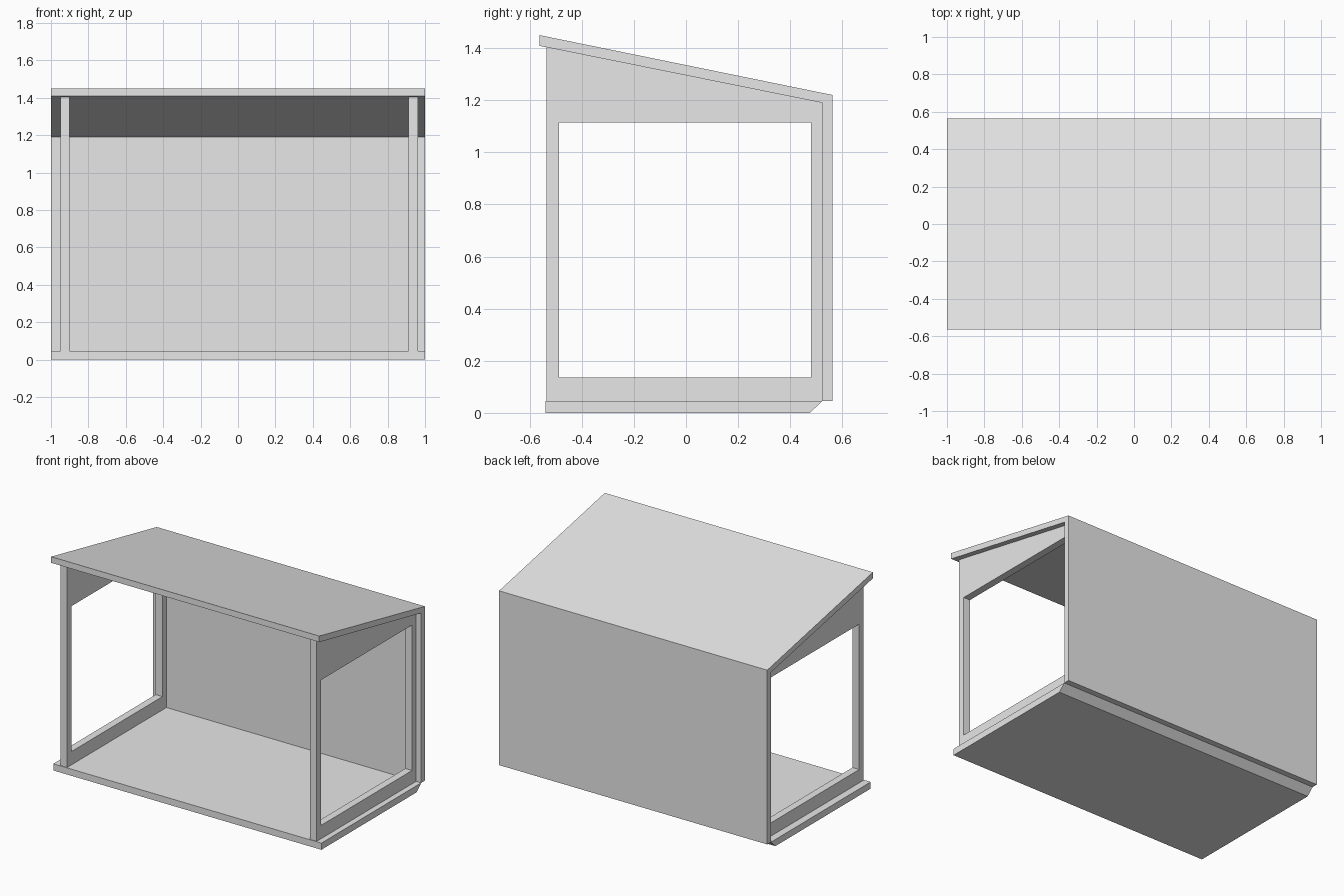
import bpy
import bmesh

cube = bpy.data.objects.get("Cube")
if cube:
    bpy.data.objects.remove(cube, do_unlink=True)

grey = bpy.data.materials.new("light_grey")
grey.use_nodes = True
grey.diffuse_color = (0.8, 0.8, 0.8, 1)
grey.node_tree.nodes["Principled BSDF"].inputs["Base Color"].default_value = (0.8, 0.8, 0.8, 1)


def extrude_profile(name, outer, x0, x1, inner=None):
    """Extrude a (y, z) profile along x; a matching inner loop cuts an opening."""
    bm = bmesh.new()
    ring = [bm.verts.new((x0, y, z)) for y, z in outer]
    if inner:
        hole = [bm.verts.new((x0, y, z)) for y, z in inner]
        n = len(ring)
        for i in range(n):
            j = (i + 1) % n
            bm.faces.new((ring[i], ring[j], hole[j], hole[i]))
    else:
        bm.faces.new(ring)
    result = bmesh.ops.extrude_face_region(bm, geom=bm.faces[:])
    moved = [v for v in result["geom"] if isinstance(v, bmesh.types.BMVert)]
    bmesh.ops.translate(bm, verts=moved, vec=(x1 - x0, 0, 0))
    bmesh.ops.recalc_face_normals(bm, faces=bm.faces[:])
    mesh = bpy.data.meshes.new(name)
    bm.to_mesh(mesh)
    bm.free()
    mesh.materials.append(grey)
    obj = bpy.data.objects.new(name, mesh)
    bpy.context.collection.objects.link(obj)
    return obj


# Floor slab with a chamfered rear underside
extrude_profile("floor", [(-0.54, 0), (0.475, 0), (0.523, 0.045), (-0.54, 0.045)], -1, 1)

# Sloped roof and back wall folded from one sheet
extrude_profile("roof_and_back_wall", [
    (-0.563, 1.409), (-0.563, 1.45), (0.563, 1.22),
    (0.563, 0.045), (0.523, 0.045), (0.523, 1.19)], -1, 1)

# Side panels with a large rectangular opening
panel = [(-0.535, 0.045), (0.523, 0.045), (0.523, 1.19), (-0.535, 1.404)]
opening = [(-0.488, 0.135), (0.48, 0.135), (0.48, 1.115), (-0.488, 1.115)]
for name, x in (("right_side_panel", -0.95), ("left_side_panel", 0.912)):
    extrude_profile(name, panel, x, x + 0.05, opening)
